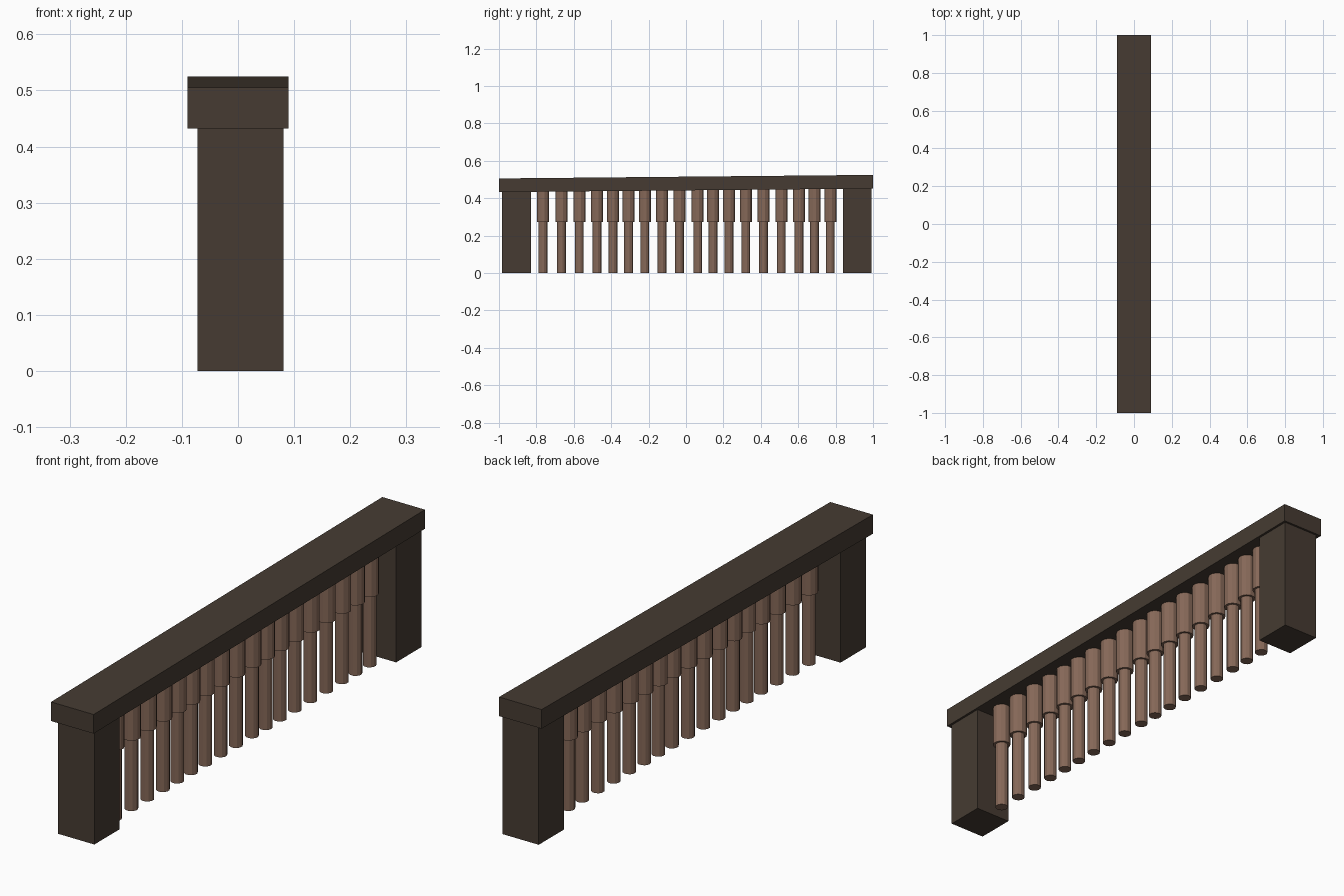
import bpy, bmesh, math

if "Cube" in bpy.data.objects:
    bpy.data.objects.remove(bpy.data.objects["Cube"])


def material(name, rgb):
    m = bpy.data.materials.new(name)
    m.diffuse_color = (*rgb, 1)
    m.use_nodes = True
    m.node_tree.nodes["Principled BSDF"].inputs["Base Color"].default_value = m.diffuse_color
    return m


DARK = material("dark_wood", (0.061, 0.044, 0.032))
LIGHT = material("light_wood", (0.24, 0.14, 0.098))
SLOPE = 0.0095  # rise of the rail per unit of y


def rail_under(y):
    return 0.442 + SLOPE * y


def finish(name, bm, mat):
    bmesh.ops.recalc_face_normals(bm, faces=bm.faces)
    me = bpy.data.meshes.new(name)
    bm.to_mesh(me)
    bm.free()
    me.materials.append(mat)
    ob = bpy.data.objects.new(name, me)
    bpy.context.collection.objects.link(ob)
    return ob


def box(name, x, y, z, mat, slope=False, slope_top=False):
    bm = bmesh.new()
    bmesh.ops.create_cube(bm, size=1)
    for v in bm.verts:
        top = v.co.z > 0
        v.co = [lo + (c + 0.5) * (hi - lo) for c, (lo, hi) in zip(v.co, (x, y, z))]
        if slope or (slope_top and top):
            v.co.z += SLOPE * v.co.y
    return finish(name, bm, mat)


def baluster(name, x, y, sides=12):
    # stepped turned profile: thin shaft below, thicker sleeve above
    profile = [(0.024, 0), (0.024, 0.273), (0.033, 0.273), (0.033, rail_under(y) + 0.002)]
    bm = bmesh.new()
    rings = [[bm.verts.new((x + r * math.cos(a), y + r * math.sin(a), z))
              for a in (2 * math.pi * (i + 0.5) / sides for i in range(sides))]
             for r, z in profile]
    for low, high in zip(rings, rings[1:]):
        for i in range(sides):
            j = (i + 1) % sides
            bm.faces.new((low[i], low[j], high[j], high[i]))
    bm.faces.new(rings[0][::-1])
    bm.faces.new(rings[-1])
    return finish(name, bm, LIGHT)


# slightly sloping top rail
box("top_rail", (-0.09, 0.09), (-1, 1), (0.442, 0.515), DARK, slope=True)

# end posts
box("front_post", (-0.072, 0.081), (-0.983, -0.83), (0, 0.443), DARK, slope_top=True)
box("back_post", (-0.072, 0.081), (0.839, 0.992), (0, 0.443), DARK, slope_top=True)

# unevenly spaced balusters
spots = [-0.765, -0.666, -0.570, -0.476, -0.390, -0.307, -0.220, -0.128, -0.035,
         0.062, 0.144, 0.230, 0.320, 0.414, 0.510, 0.604, 0.687, 0.772]
for n, y in enumerate(spots, 1):
    baluster(f"baluster_{n:02d}", 0.016, y)
